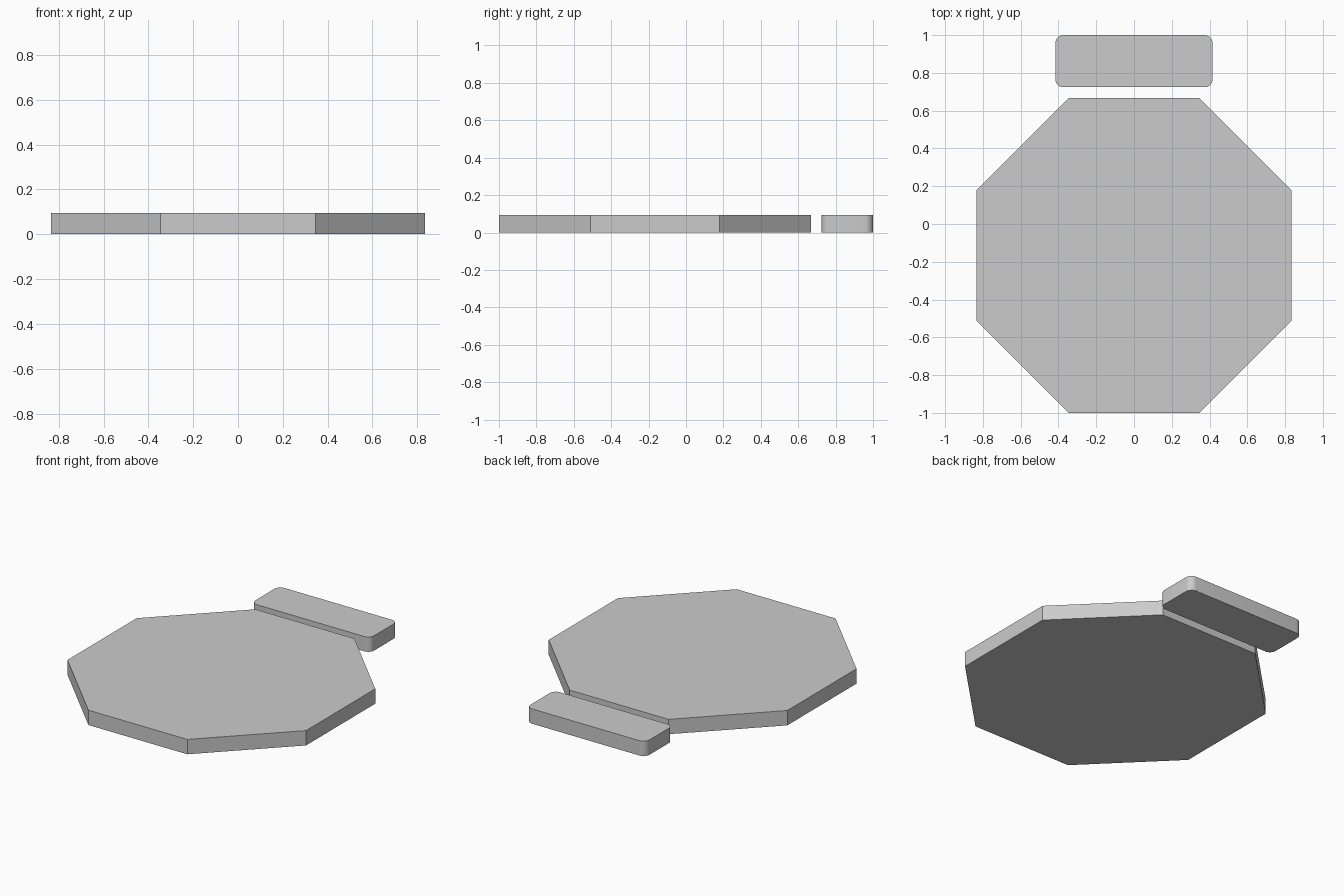
import bpy, bmesh
from math import cos, sin, pi, radians

if "Cube" in bpy.data.objects:
    bpy.data.objects.remove(bpy.data.objects["Cube"])

THICK = 0.094


def plate(name, outline):
    """Extrude a flat outline up from z = 0."""
    bm = bmesh.new()
    face = bm.faces.new([bm.verts.new((x, y, 0)) for x, y in outline])
    top = bmesh.ops.extrude_face_region(bm, geom=[face])["geom"]
    bmesh.ops.translate(bm, vec=(0, 0, THICK),
                        verts=[v for v in top if isinstance(v, bmesh.types.BMVert)])
    bmesh.ops.recalc_face_normals(bm, faces=bm.faces)
    mesh = bpy.data.meshes.new(name)
    bm.to_mesh(mesh)
    bm.free()
    obj = bpy.data.objects.new(name, mesh)
    bpy.context.collection.objects.link(obj)
    return obj


# Octagonal sign plate
apothem = 0.834
radius = apothem / cos(pi / 8)
plate("octagon_plate", [(radius * cos(pi / 8 + i * pi / 4),
                         apothem - 1 + radius * sin(pi / 8 + i * pi / 4))
                        for i in range(8)])

# Small rounded rectangular plate behind it
half_w, y0, y1, r, steps = 0.416, 0.724, 1.0, 0.042, 8
centres = [(half_w - r, y1 - r), (r - half_w, y1 - r),
           (r - half_w, y0 + r), (half_w - r, y0 + r)]
outline = [(cx + r * cos((q + s / steps) * pi / 2), cy + r * sin((q + s / steps) * pi / 2))
           for q, (cx, cy) in enumerate(centres) for s in range(steps + 1)]
small = plate("rounded_plate", outline)
bpy.context.view_layer.objects.active = small
small.select_set(True)
bpy.ops.object.shade_smooth_by_angle(angle=radians(30))
